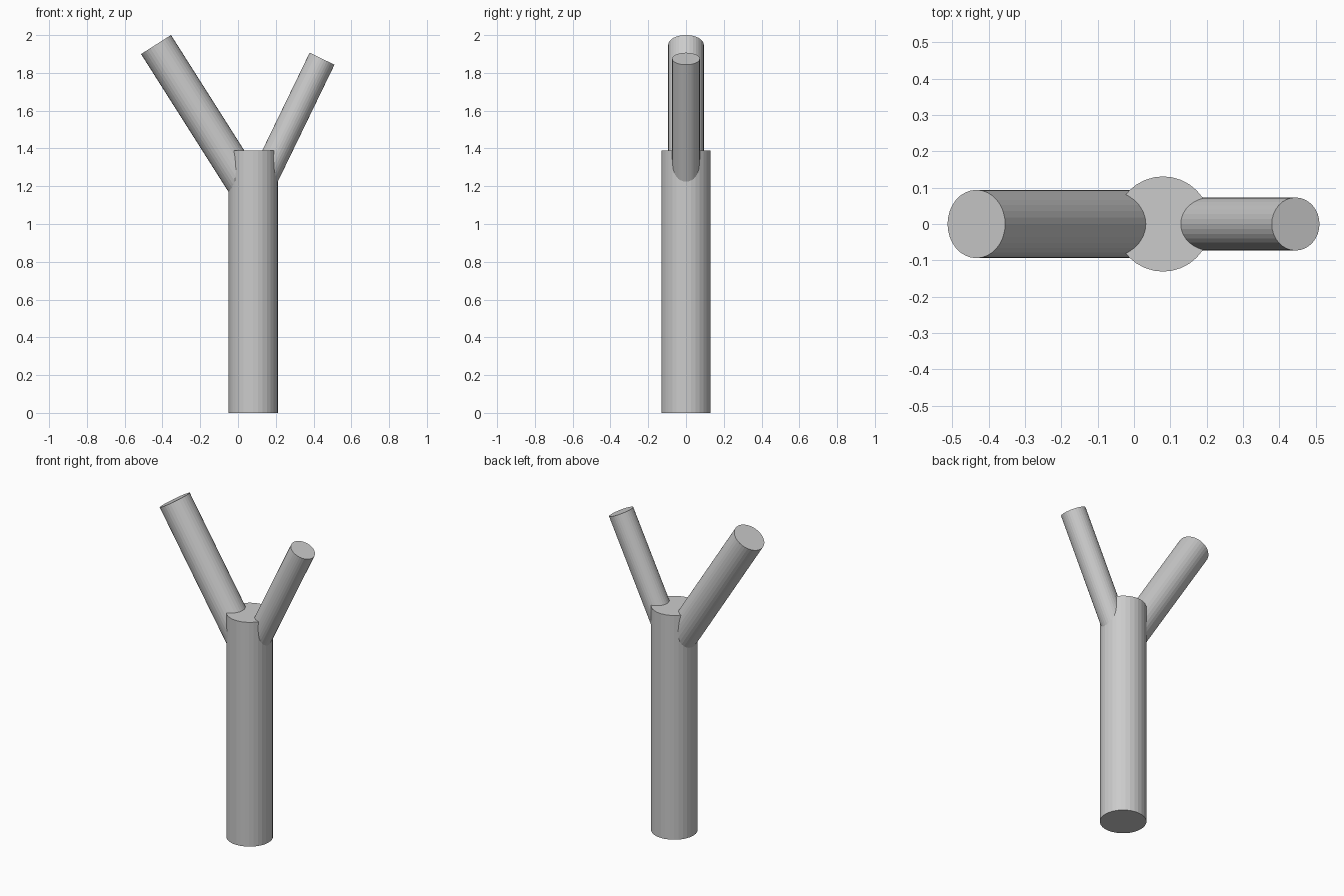
import bpy
from mathutils import Vector

if "Cube" in bpy.data.objects:
    bpy.data.objects.remove(bpy.data.objects["Cube"])


def limb(name, start, end, radius, sides=32):
    """Flat-shaded capped cylinder between two points."""
    a, b = Vector(start), Vector(end)
    axis = b - a
    bpy.ops.mesh.primitive_cylinder_add(
        vertices=sides, radius=radius, depth=axis.length, location=(a + b) / 2)
    obj = bpy.context.object
    obj.name = name
    # tilt about y only: every limb lies in the xz plane
    obj.rotation_euler = (0, Vector((0, 0, 1)).angle(axis) * (1 if axis.x >= 0 else -1), 0)
    return obj


# upright trunk
limb("trunk", (0.08, 0, 0), (0.08, 0, 1.39), 0.131)
# thick left branch and thin right branch, rooted inside the trunk
limb("left_branch", (0.08, 0, 1.14), (-0.434, 0, 1.95), 0.094)
limb("right_branch", (0.08, 0, 1.122), (0.445, 0, 1.875), 0.073)
